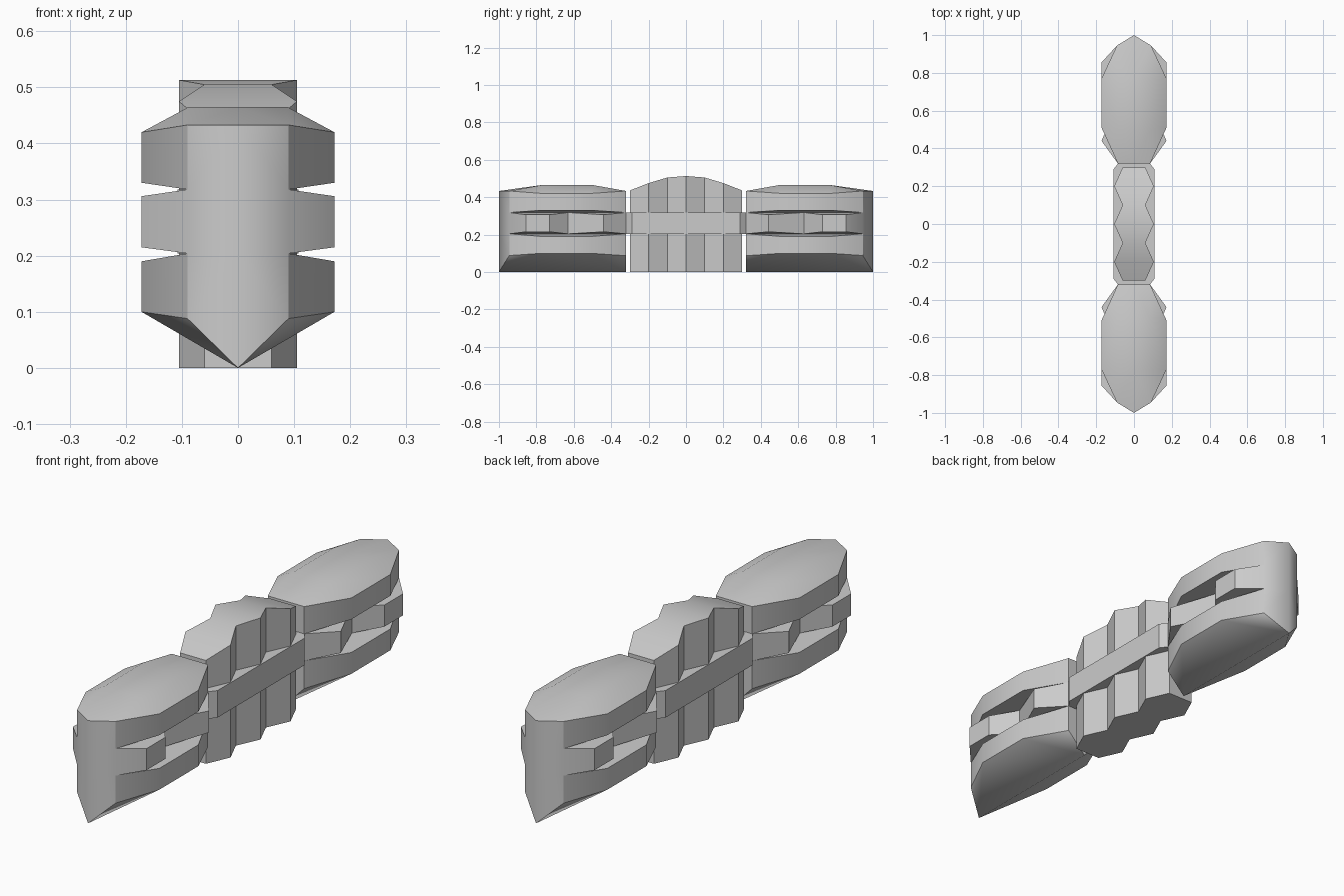
import bpy, bmesh

if "Cube" in bpy.data.objects:
    bpy.data.objects.remove(bpy.data.objects["Cube"])

def make(name, faces):
    """Build a mesh from faces given as coordinate lists, welding shared corners."""
    bm = bmesh.new()
    for f in faces:
        bm.faces.new([bm.verts.new(p) for p in f])
    bmesh.ops.remove_doubles(bm, verts=bm.verts, dist=0.0005)
    bmesh.ops.recalc_face_normals(bm, faces=bm.faces)
    me = bpy.data.meshes.new(name)
    bm.to_mesh(me)
    bm.free()
    ob = bpy.data.objects.new(name, me)
    bpy.context.collection.objects.link(ob)
    bpy.context.view_layer.objects.active = ob
    for o in bpy.context.selected_objects:
        o.select_set(False)
    ob.select_set(True)
    bpy.ops.object.shade_smooth_by_angle(angle=0.52)
    return ob

def at(pts, zs):
    return [(x, y, z) for (x, y), z in zip(pts, zs)]

def strip(lo, hi):
    return [[lo[i], lo[i + 1], hi[i + 1], hi[i]] for i in range(len(lo) - 1)]

# End blocks: one quarter is modelled, then mirrored across x and y
outline = [(.085, .32), (.172, .51), (.172, .77), (.09, .945), (0, 1)]
low0 = at(outline, [.087, .1, .1, .088, 0])
low1 = at(outline, [.204, .19, .19, .204, .204])
top0 = at(outline, [.318, .33, .33, .318, .318])
top1 = at(outline, [.433, .42, .42, .433, .433])
faces = strip(low0, low1) + strip(top0, top1)
faces.append([low1[3], low1[4], top0[4], top0[3]])

# Slot floor and ceiling meet the toothed middle layer
teeth = [(.085, .32), (.172, .44), (.09, .63), (.172, .73), (.172, .855), (.09, .945)]
mid0 = at(teeth, [.204, .215, .204, .215, .215, .204])
mid1 = at(teeth, [.318, .306, .318, .306, .306, .318])
faces += strip(mid0, mid1)
for slab, mid in ((low1, mid0), (top0, mid1)):
    faces += [[slab[0], slab[1], mid[2]], [slab[1], slab[2], mid[2]],
              [slab[2], slab[3], mid[2]]]
    faces += [mid[0:3], mid[2:6]]

# Keel, crowned top and inner end wall
k0, k1 = (0, .32, 0), (0, 1, 0)
faces += [[k0, low0[0], low0[1]], [k0, low0[1], low0[2], k1], [low0[2], low0[3], k1]]
a, b = (.088, .5, .465), (.088, .77, .465)
ca, cb, ce = (0, .5, .465), (0, .77, .465), (0, .32, .433)
faces += [[ca, a, b, cb], [a, top1[1], top1[2], b], [ce, top1[0], a, ca],
          [top1[0], top1[1], a], [top1[2], top1[3], b], [cb, b, top1[3], top1[4]]]
faces.append([k0, low0[0], low1[0], top0[0], top1[0], ce])
ends = make("end_blocks", faces)
m = ends.modifiers.new("mirror", 'MIRROR')
m.use_axis = (True, True, False)
m.merge_threshold = 0.0005

# Ribbed grip: zigzag sides under an arched top
ys = [-.3, -.2, -.1, 0, .1, .2, .3]
xs = [.06, .105, .06, .105, .06, .105, .06]
zs = [.436, .475, .505, .513, .505, .475, .436]
R0 = [(x, y, 0) for x, y in zip(xs, ys)]
L0 = [(-x, y, 0) for x, y in zip(xs, ys)]
R1 = [(x, y, z) for x, y, z in zip(xs, ys, zs)]
L1 = [(-x, y, z) for x, y, z in zip(xs, ys, zs)]
grip = strip(R0, R1) + strip(L0, L1) + strip(L1, R1) + strip(L0, R0)
grip += [[L0[i], R0[i], R1[i], L1[i]] for i in (0, -1)]
make("ribbed_grip", grip)

# Middle bar joining the grip to both end blocks
plan = [(.085, -.32), (.108, -.29), (.108, .29), (.085, .32),
        (-.085, .32), (-.108, .29), (-.108, -.29), (-.085, -.32)]
lo = [(x, y, .204) for x, y in plan]
hi = [(x, y, .318) for x, y in plan]
make("connecting_bar", strip(lo + lo[:1], hi + hi[:1]) + [lo, hi])
